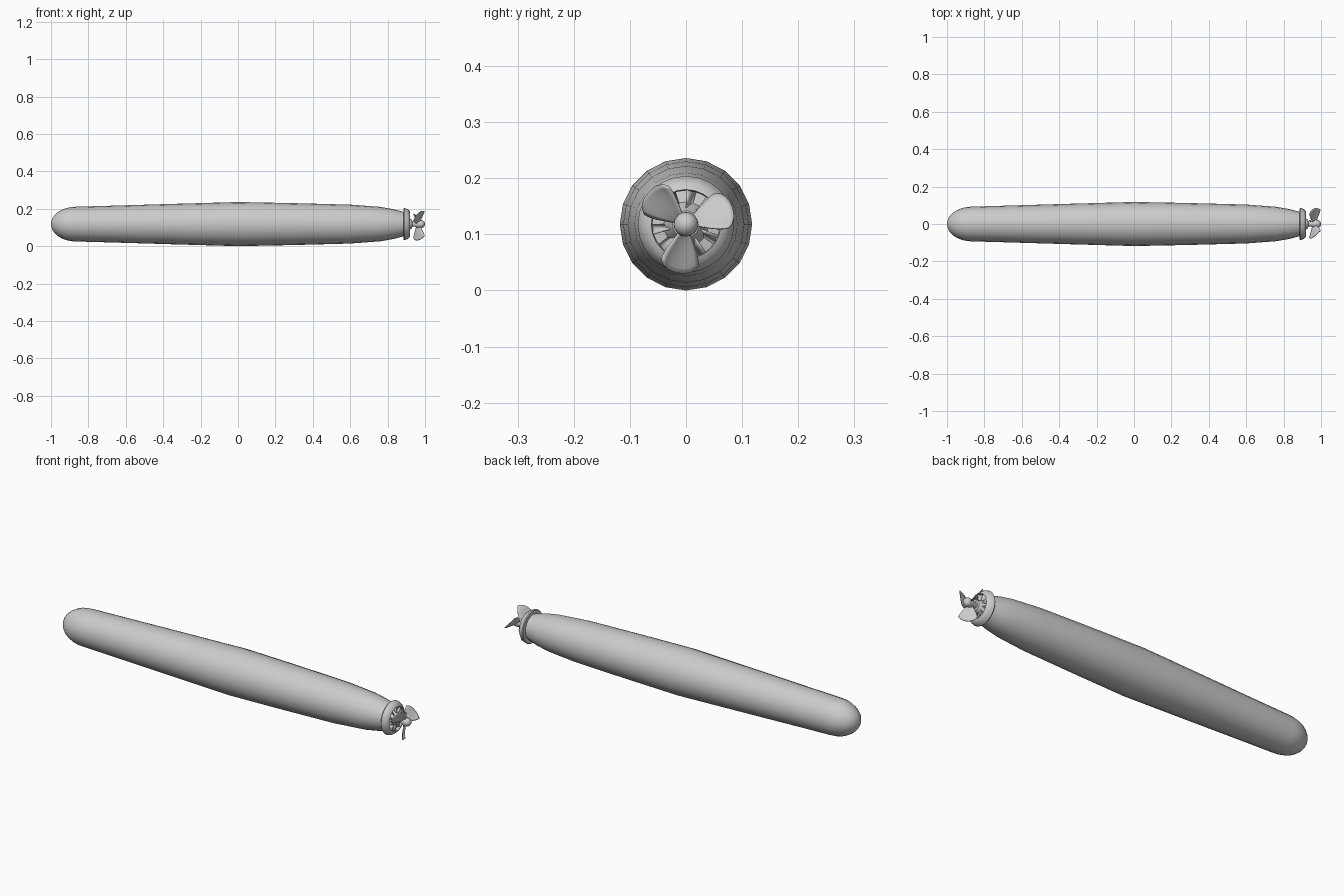
import bpy, bmesh, math

if "Cube" in bpy.data.objects:
    bpy.data.objects.remove(bpy.data.objects["Cube"])

ZC = 0.118  # height of the long axis


def make(name, verts, faces, thickness=0.0, angle=35):
    mesh = bpy.data.meshes.new(name)
    mesh.from_pydata(verts, [], faces)
    bm = bmesh.new()
    bm.from_mesh(mesh)
    bmesh.ops.remove_doubles(bm, verts=bm.verts, dist=1e-5)
    bmesh.ops.recalc_face_normals(bm, faces=bm.faces)
    bm.to_mesh(mesh)
    bm.free()
    ob = bpy.data.objects.new(name, mesh)
    bpy.context.collection.objects.link(ob)
    ob.location.z = ZC
    if thickness:
        mod = ob.modifiers.new("thickness", "SOLIDIFY")
        mod.thickness = thickness
        mod.offset = 0
    bpy.ops.object.select_all(action='DESELECT')
    ob.select_set(True)
    bpy.context.view_layer.objects.active = ob
    bpy.ops.object.shade_smooth_by_angle(angle=math.radians(angle))
    return ob


def lathe(name, profile, sides=20, closed=False):
    """Spin (x, radius) points round the x axis."""
    n = len(profile)
    verts = [(x, r * math.cos(2 * math.pi * k / sides), r * math.sin(2 * math.pi * k / sides))
             for k in range(sides) for x, r in profile]
    faces = []
    for k in range(sides):
        a, b = k * n, (k + 1) % sides * n
        for i in range(n if closed else n - 1):
            j = (i + 1) % n
            faces.append((a + i, a + j, b + j, b + i))
    return make(name, verts, faces)


# Hull: rounded nose, slight swell amidships, tapered tail
nose = [(-0.865 - 0.135 * math.cos(a), 0.093 * math.sin(a))
        for a in [math.pi / 2 * i / 8 for i in range(9)]]
lathe("hull", nose + [(-0.7, 0.0975), (-0.35, 0.108), (0, 0.118), (0.3, 0.112), (0.6, 0.104),
                      (0.76, 0.092), (0.83, 0.08), (0.89, 0.064), (0.895, 0.04),
                      (0.93, 0.024), (0.935, 0)])

# Shroud ring round the tail
lathe("shroud_ring", [(0.885, 0.083), (0.889, 0.086), (0.905, 0.081), (0.916, 0.072),
                      (0.92, 0.062), (0.912, 0.06), (0.885, 0.062)], 24, True)

# Propeller shaft and hub
cap = [(0.977 + 0.023 * math.sin(a), 0.022 * math.cos(a))
       for a in [math.pi / 2 * i / 5 for i in range(6)]]
lathe("propeller_hub", [(0.92, 0), (0.92, 0.014), (0.945, 0.014), (0.96, 0.02)] + cap, 16)

# Pitched stator vanes inside the ring
verts, faces = [], []
VANES = 10
for k in range(VANES):
    base = 2 * math.pi * (k + 0.25) / VANES
    i0 = len(verts)
    for r in (0.02, 0.062):
        for x, da in ((0.897, -0.13), (0.917, 0.13)):
            verts.append((x, r * math.cos(base + da), r * math.sin(base + da)))
    faces.append((i0, i0 + 1, i0 + 3, i0 + 2))
make("stator_vanes", verts, faces, 0.003)

# Three fan-shaped, pitched propeller blades
NS, NT = 8, 8
for k in range(3):
    base = math.radians(21 + 120 * k)
    verts, faces = [], []
    for i in range(NT + 1):
        t = i / NT
        for j in range(NS + 1):
            s = 2 * j / NS - 1
            r = 0.014 + t * (0.074 - 0.012 * abs(s) ** 3)
            ang = base + math.radians(30) * s * (1 - 0.15 * t ** 4)
            x = 0.964 - 0.03 * s * (0.35 + 0.65 * t) + 0.006 * t * (s * s - 0.4)
            verts.append((x, r * math.cos(ang), r * math.sin(ang)))
    for i in range(NT):
        for j in range(NS):
            a = i * (NS + 1) + j
            faces.append((a, a + 1, a + NS + 2, a + NS + 1))
    make(f"propeller_blade_{k + 1}", verts, faces, 0.003)
